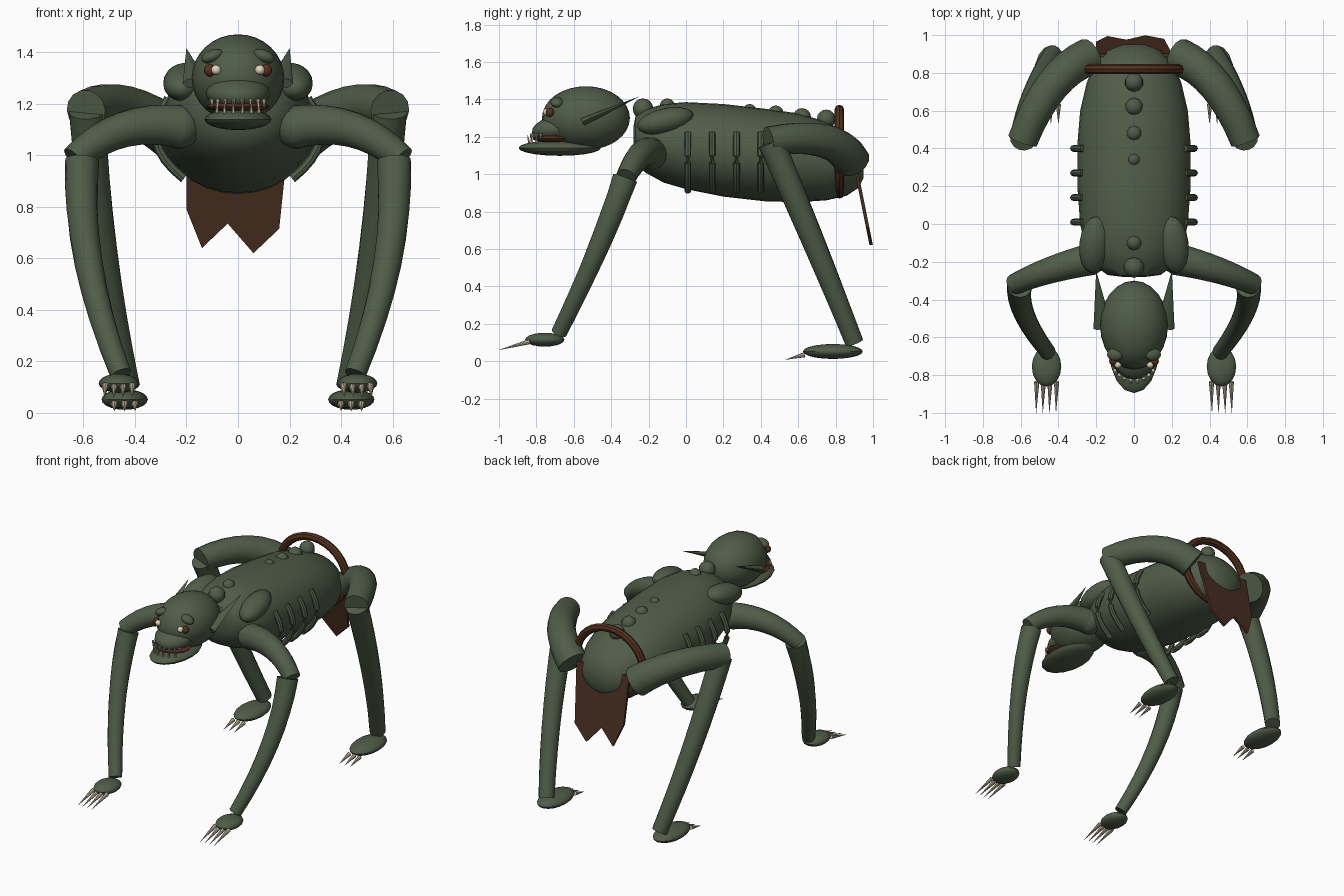
import bpy, bmesh, math
from mathutils import Vector, Matrix

if "Cube" in bpy.data.objects:
    bpy.data.objects.remove(bpy.data.objects["Cube"])


def material(name, rgb):
    m = bpy.data.materials.new(name)
    m.use_nodes = True
    m.diffuse_color = (*rgb, 1)
    node = m.node_tree.nodes["Principled BSDF"]
    node.inputs["Base Color"].default_value = (*rgb, 1)
    node.inputs["Roughness"].default_value = 0.8
    return m


SKIN = material("swamp green skin", (0.08, 0.108, 0.065))
CLOTH = material("brown cloth", (0.065, 0.028, 0.015))
LEATHER = material("belt leather", (0.085, 0.03, 0.012))
MOUTH = material("dark red mouth", (0.1, 0.03, 0.015))
BONE = material("bone", (0.55, 0.48, 0.36))
EYE = material("pale eye", (0.75, 0.68, 0.5))


def finish(name, bm, mat, angle=40):
    bmesh.ops.recalc_face_normals(bm, faces=bm.faces)
    me = bpy.data.meshes.new(name)
    bm.to_mesh(me)
    bm.free()
    me.materials.append(mat)
    ob = bpy.data.objects.new(name, me)
    bpy.context.collection.objects.link(ob)
    bpy.ops.object.select_all(action="DESELECT")
    bpy.context.view_layer.objects.active = ob
    ob.select_set(True)
    bpy.ops.object.shade_smooth_by_angle(angle=math.radians(angle))
    return ob


def ball(name, mat, center, radii, tilt=(0, 0, 0), seg=16, rings=10):
    bm = bmesh.new()
    rot = (Matrix.Rotation(tilt[2], 4, "Z") @ Matrix.Rotation(tilt[1], 4, "Y")
           @ Matrix.Rotation(tilt[0], 4, "X"))
    mtx = Matrix.Translation(center) @ rot @ Matrix.Diagonal((*radii, 1))
    bmesh.ops.create_uvsphere(bm, u_segments=seg, v_segments=rings, radius=1, matrix=mtx)
    return finish(name, bm, mat)


def cone(name, mat, base, tip, r, flat=1.0, seg=8):
    base, tip = Vector(base), Vector(tip)
    d = tip - base
    bm = bmesh.new()
    mtx = (Matrix.Translation((base + tip) / 2) @ d.to_track_quat("Z", "X").to_matrix().to_4x4()
           @ Matrix.Diagonal((flat, 1, 1, 1)))
    bmesh.ops.create_cone(bm, cap_ends=True, segments=seg, radius1=r, radius2=0.0005,
                          depth=d.length, matrix=mtx)
    return finish(name, bm, mat)


def loft(name, mat, rings, sides):
    """Skin rings of (centre, tangent, half width, half height)."""
    bm = bmesh.new()
    loops = []
    for c, t, ru, rv in rings:
        u = Vector(t).cross((0, 0, 1)).normalized()
        v = u.cross(t).normalized()
        loops.append([bm.verts.new(Vector(c) + u * ru * math.cos(a) + v * rv * math.sin(a))
                      for a in (2 * math.pi * i / sides for i in range(sides))])
    for a, b in zip(loops, loops[1:]):
        for i in range(sides):
            j = (i + 1) % sides
            bm.faces.new((a[i], a[j], b[j], b[i]))
    bm.faces.new(loops[0])
    bm.faces.new(loops[-1])
    return finish(name, bm, mat)


def limb(name, mat, start, mid, end, r0, r1, sides=14, steps=8):
    """Tapered tube along an arc passing through mid."""
    a, m, c = Vector(start), Vector(mid), Vector(end)
    b = 2 * m - (a + c) / 2
    rings = []
    for i in range(steps + 1):
        t = i / steps
        p = a * (1 - t) ** 2 + b * 2 * t * (1 - t) + c * t * t
        d = ((b - a) * (1 - t) + (c - b) * t).normalized()
        r = r0 + (r1 - r0) * t
        rings.append((p, d, r, r))
    return loft(name, mat, rings, sides)


# Torso: y, half width, bottom, top
profile = [(-0.28, 0.06, 1.14, 1.26), (-0.27, 0.14, 1.07, 1.31), (-0.22, 0.21, 1.01, 1.345),
           (-0.12, 0.26, 0.955, 1.375), (0.0, 0.285, 0.92, 1.385), (0.2, 0.3, 0.88, 1.375),
           (0.42, 0.3, 0.855, 1.35), (0.6, 0.285, 0.85, 1.325), (0.75, 0.25, 0.86, 1.28),
           (0.86, 0.2, 0.885, 1.22), (0.92, 0.14, 0.925, 1.16), (0.95, 0.06, 0.98, 1.09)]
loft("torso", SKIN, [((0, y, (lo + hi) / 2), (0, 1, 0), w, (hi - lo) / 2)
                     for y, w, lo, hi in profile], 28)

# Spine knobs
for y, z, r in ((-0.23, 1.35, 0.055), (-0.1, 1.365, 0.04), (0.34, 1.34, 0.035),
                (0.48, 1.325, 0.042), (0.62, 1.305, 0.048), (0.75, 1.295, 0.05)):
    ball("spine_knob", SKIN, (0, y, z), (r, r, r), seg=10, rings=8)

# Head
ball("skull", SKIN, (0, -0.535, 1.3), (0.18, 0.235, 0.17), seg=24, rings=16)
ball("muzzle", SKIN, (0, -0.68, 1.245), (0.125, 0.145, 0.07), tilt=(0.15, 0, 0))
ball("jaw", SKIN, (0, -0.675, 1.14), (0.13, 0.22, 0.042))
ball("lips", MOUTH, (0, -0.705, 1.19), (0.122, 0.115, 0.024))

# Teeth, set round the front of the mouth
for i in range(8):
    a = math.radians(-56 + 16 * i)
    s, c = math.sin(a), math.cos(a)
    cone("upper_tooth", BONE, (0.122 * s, -0.71 - 0.115 * c, 1.218),
         (0.122 * s, -0.715 - 0.115 * c, 1.18), 0.01, seg=6)
for i in range(6):
    a = math.radians(-45 + 18 * i)
    s, c = math.sin(a), math.cos(a)
    cone("lower_tooth", BONE, (0.115 * s, -0.69 - 0.15 * c, 1.165),
         (0.115 * s, -0.7 - 0.15 * c, 1.215), 0.008, seg=6)

for s, side in ((1, "left"), (-1, "right")):
    # Face
    ball(side + "_eye_socket", MOUTH, (s * 0.11, -0.727, 1.33), (0.022, 0.022, 0.024))
    ball(side + "_eye", EYE, (s * 0.085, -0.745, 1.332), (0.019, 0.019, 0.019))
    ball(side + "_brow", SKIN, (s * 0.1, -0.69, 1.385), (0.045, 0.035, 0.025), (0, s * 0.35, 0))
    cone(side + "_ear", SKIN, (s * 0.165, -0.55, 1.28), (s * 0.2, -0.25, 1.415), 0.05, 0.45)

    # Shoulder blade and ribs
    ball(side + "_shoulder_blade", SKIN, (s * 0.21, -0.11, 1.285), (0.08, 0.155, 0.068),
         (0.22, 0, s * 0.1))
    for i in range(4):
        y = 0.01 + 0.13 * i
        limb(side + "_rib", SKIN, (s * 0.27, y, 1.22), (s * 0.318, y, 1.06),
             (s * 0.21, y, 0.91), 0.018, 0.018, 8)

    # Front leg
    ball(side + "_shoulder", SKIN, (s * 0.23, -0.185, 1.11), (0.085, 0.085, 0.085))
    limb(side + "_upper_arm", SKIN, (s * 0.22, -0.185, 1.11), (s * 0.445, -0.245, 1.1),
         (s * 0.635, -0.32, 0.985), 0.085, 0.055)
    limb(side + "_forearm", SKIN, (s * 0.605, -0.325, 0.98), (s * 0.58, -0.48, 0.58),
         (s * 0.455, -0.68, 0.15), 0.067, 0.042)
    ball(side + "_hand", SKIN, (s * 0.463, -0.755, 0.115), (0.078, 0.105, 0.037))
    for i in range(4):
        x = s * (0.41 + 0.035 * i)
        cone(side + "_hand_claw", BONE, (x, -0.835, 0.105), (x + s * 0.003, -1.0, 0.06), 0.014)

    # Hind leg
    limb(side + "_thigh", SKIN, (s * 0.24, 0.885, 1.07), (s * 0.435, 0.73, 1.18),
         (s * 0.59, 0.44, 1.175), 0.1, 0.08)
    limb(side + "_shin", SKIN, (s * 0.585, 0.455, 1.17), (s * 0.53, 0.685, 0.63),
         (s * 0.43, 0.9, 0.1), 0.072, 0.05)
    ball(side + "_foot", SKIN, (s * 0.44, 0.785, 0.052), (0.09, 0.16, 0.04))
    for i in range(3):
        x = s * (0.4 + 0.04 * i)
        cone(side + "_foot_claw", BONE, (x, 0.635, 0.035), (x, 0.53, 0.008), 0.014)

# Belt hoop round the hips
bm = bmesh.new()
N, M = 32, 8
hoop = [[bm.verts.new(((0.25 + 0.026 * math.cos(q)) * math.cos(p), 0.82 + 0.026 * math.sin(q),
                       1.12 + (0.225 + 0.026 * math.cos(q)) * math.sin(p)))
         for q in (2 * math.pi * j / M for j in range(M))]
        for p in (2 * math.pi * i / N for i in range(N))]
for i in range(N):
    for j in range(M):
        a, b = hoop[i], hoop[(i + 1) % N]
        k = (j + 1) % M
        bm.faces.new((a[j], a[k], b[k], b[j]))
finish("belt", bm, LEATHER)

# Ragged rear cloth
bm = bmesh.new()
outline = [(-0.2, 1.1), (-0.2, 0.79), (-0.14, 0.64), (-0.04, 0.735), (0.06, 0.62),
           (0.16, 0.715), (0.2, 1.1)]
sheet = bm.faces.new([bm.verts.new((x, 0.885 + (1.1 - z) * 0.2, z)) for x, z in outline])
out = bmesh.ops.extrude_face_region(bm, geom=[sheet])
bmesh.ops.translate(bm, vec=(0, 0.018, 0),
                    verts=[v for v in out["geom"] if isinstance(v, bmesh.types.BMVert)])
finish("rear_cloth", bm, CLOTH, 20)
